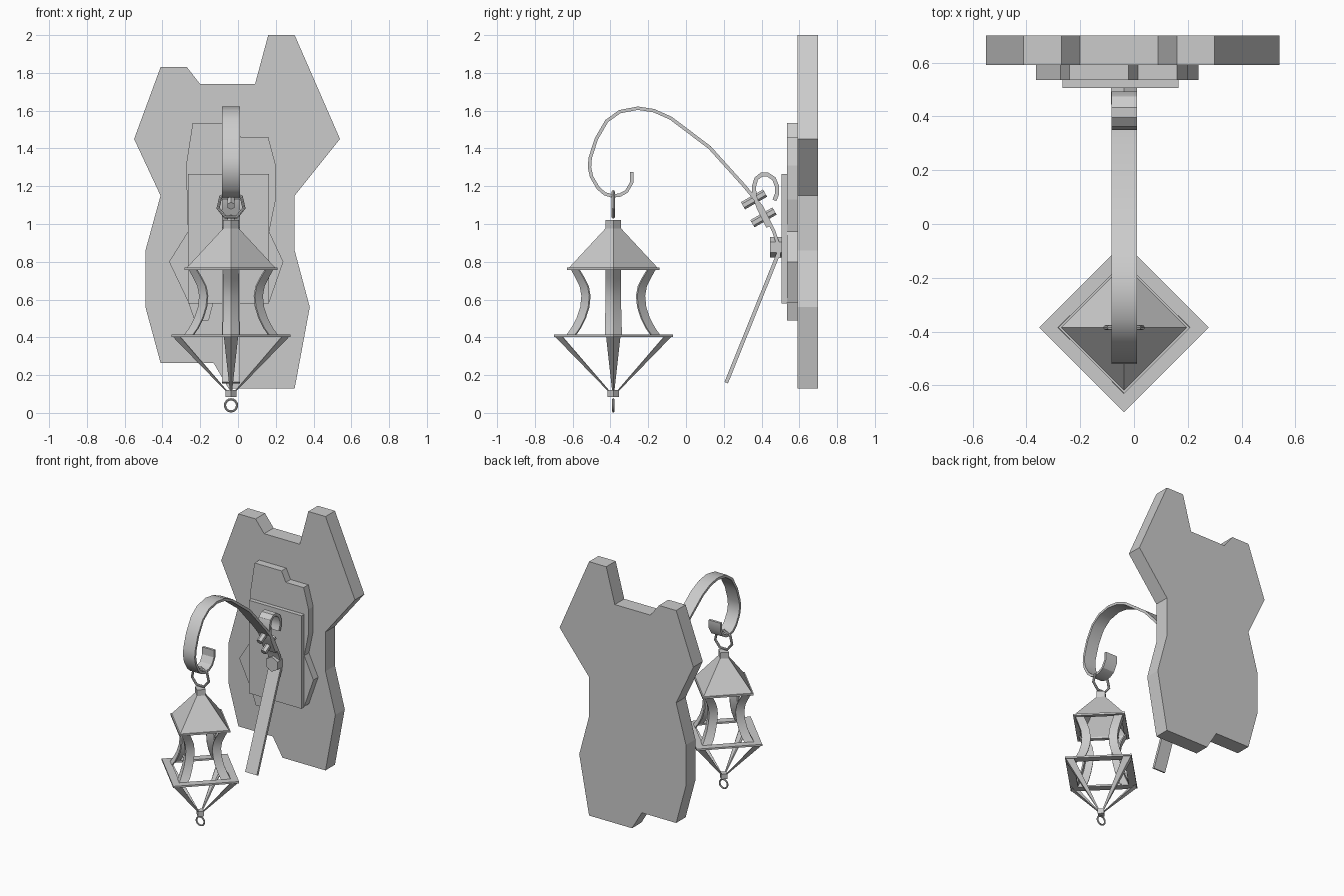
import bpy, bmesh, math
from mathutils import Vector, Matrix

if "Cube" in bpy.data.objects:
    bpy.data.objects.remove(bpy.data.objects["Cube"])

CX, CY = -0.037, -0.385      # lantern axis
grey = bpy.data.materials.new("plain grey")
grey.use_nodes = True
grey.diffuse_color = (0.6, 0.6, 0.6, 1)
grey.node_tree.nodes["Principled BSDF"].inputs["Base Color"].default_value = grey.diffuse_color


def finish(name, bm, smooth=False):
    bmesh.ops.recalc_face_normals(bm, faces=bm.faces)
    mesh = bpy.data.meshes.new(name)
    bm.to_mesh(mesh)
    bm.free()
    mesh.materials.append(grey)
    obj = bpy.data.objects.new(name, mesh)
    bpy.context.collection.objects.link(obj)
    if smooth:
        bpy.ops.object.select_all(action='DESELECT')
        obj.select_set(True)
        bpy.context.view_layer.objects.active = obj
        bpy.ops.object.shade_smooth_by_angle(angle=math.radians(30))
    return obj


def loft(name, rings, loop=False, smooth=False):
    """Skin closed cross-sections; cap the ends unless the rings form a loop."""
    bm = bmesh.new()
    rows = [[bm.verts.new(p) for p in ring] for ring in rings]
    n = len(rows[0])
    pairs = list(zip(rows, rows[1:]))
    if loop:
        pairs.append((rows[-1], rows[0]))
    else:
        bm.faces.new(rows[0])
        bm.faces.new(rows[-1])
    for a, b in pairs:
        for i in range(n):
            j = (i + 1) % n
            bm.faces.new((a[i], a[j], b[j], b[i]))
    return finish(name, bm, smooth)


def plate(name, outline, y0, y1):
    return loft(name, [[(x, y, z) for x, z in outline] for y in (y0, y1)])


def square_turn(name, profile):
    """Turn a closed (radius, z) profile into a four-sided ring on the lantern axis."""
    spokes = [(1, 0), (0, 1), (-1, 0), (0, -1)]
    return loft(name, [[(CX + c * r, CY + s * r, z) for r, z in profile]
                       for c, s in spokes], loop=True)


def square_block(name, r, z0, z1):
    spokes = [(1, 0), (0, 1), (-1, 0), (0, -1)]
    return loft(name, [[(CX + c * r, CY + s * r, z) for c, s in spokes] for z in (z0, z1)])


def strip(name, path, thick, width=0.095):
    """Flat bar following a (y, z) path."""
    pts = [Vector(p) for p in path]
    rings = []
    for i, p in enumerate(pts):
        d = (pts[min(i + 1, len(pts) - 1)] - pts[max(i - 1, 0)]).normalized()
        n = Vector((-d.y, d.x)) * thick / 2
        a, b = p + n, p - n
        rings.append([(CX - width / 2, *a), (CX + width / 2, *a),
                      (CX + width / 2, *b), (CX - width / 2, *b)])
    return loft(name, rings, smooth=True)


def angle_bars(name, sections, t=0.007):
    """Four L-section bars at the lantern corners; sections are (radius, z, leg)."""
    for k in range(4):
        rot = Matrix.Rotation(k * math.pi / 2, 3, 'Z')
        rings = []
        for r, z, w in sections:
            shape = [(r, 0), (r - w, w), (r - w - t, w - t), (r - 2 * t, 0),
                     (r - w - t, t - w), (r - w, -w)]
            rings.append([rot @ Vector((x, y, z)) + Vector((CX, CY, 0)) for x, y in shape])
        loft(f"{name}_{k + 1}", rings, smooth=True)


def bolt(name, y, z, axis, radius, length):
    bm = bmesh.new()
    bmesh.ops.create_cone(bm, cap_ends=True, segments=6, radius1=radius,
                          radius2=radius, depth=length)
    d = Vector(axis).normalized()
    x = Vector((1, 0, 0))
    m = Matrix((x, d.cross(x), d)).transposed().to_4x4()
    bm.transform(Matrix.Translation((CX, y, z)) @ m)
    return finish(name, bm)


def hoop(name, z, major, minor, segments, start):
    rings = []
    for i in range(segments):
        a = start + math.tau * i / segments
        ring = []
        for j in range(8):
            b = math.tau * j / 8
            r = major + minor * math.cos(b)
            ring.append((CX + r * math.cos(a), CY + minor * math.sin(b), z + r * math.sin(a)))
        rings.append(ring)
    return loft(name, rings, loop=True, smooth=True)


# Wall slab and mounting plates
plate("wall_slab", [(-.41, 1.83), (-.27, 1.83), (-.2, 1.74), (.09, 1.74), (.16, 2), (.3, 2),
                    (.54, 1.45), (.3, 1.15), (.3, .86), (.38, .56), (.3, .13), (-.05, .13),
                    (-.13, .265), (-.41, .265), (-.49, .56), (-.49, .86), (-.41, 1.15),
                    (-.55, 1.45)], .59, .7)
plate("middle_plate", [(-.24, 1.535), (-.02, 1.535), (.015, 1.46), (.16, 1.46), (.2, 1.31),
                       (.2, 1.13), (.165, .96), (.24, .8), (.165, .585), (-.13, .585),
                       (-.155, .49), (-.23, .49), (-.265, .59), (-.365, .8), (-.265, .96),
                       (-.275, 1.31)], .535, .59)
plate("front_plate", [(-.265, .58), (.165, .58), (.165, 1.265), (-.265, 1.265)], .505, .535)

# Hook bar, lower brace and small scroll
strip("hook_bar", [(-.287, 1.275), (-.287, 1.22), (-.315, 1.172), (-.35, 1.153), (-.39, 1.148),
                   (-.43, 1.16), (-.465, 1.19), (-.5, 1.25), (-.511, 1.3), (-.507, 1.35),
                   (-.475, 1.45), (-.42, 1.545), (-.35, 1.595), (-.255, 1.613), (-.17, 1.6),
                   (-.08, 1.56), (.125, 1.405), (.31, 1.2), (.4, 1.09), (.465, .96),
                   (.492, .88), (.49, .82)], .018)
strip("lower_brace", [(.492, .85), (.213, .16)], .02)
strip("scroll", [(.468, 1.125), (.482, 1.16), (.482, 1.2), (.465, 1.24), (.43, 1.263),
                 (.4, 1.262), (.372, 1.24), (.36, 1.2), (.362, 1.15), (.385, 1.085),
                 (.435, .985)], .022)

# Bolts through the bars
for i, (y, z) in enumerate([(.36, 1.13), (.41, 1.035)]):
    bolt(f"clamp_bolt_{i + 1}", y, z, (0, .87, .5), .022, .135)
bolt("wall_bolt", .475, .877, (0, 1, 0), .055, .06)

# Lantern roof, frames and end blocks
square_turn("lantern_roof", [(.235, .768), (.04, .978), (.03, .968), (.215, .768)])
square_turn("eave_frame", [(.245, .757), (.245, .77), (.205, .77), (.205, .757)])
square_turn("lower_frame", [(.315, .402), (.315, .415), (.24, .415), (.24, .402)])
square_block("roof_cap", .042, .965, 1.02)
square_block("bottom_block", .03, .083, .12)

# Corner posts and tapering struts
angle_bars("post", [(.225, .76, .04), (.2, .715, .042), (.178, .67, .042), (.169, .62, .042),
                    (.175, .56, .042), (.195, .5, .043), (.222, .45, .045), (.25, .41, .045)])
angle_bars("strut", [(.31, .405, .038), (.028, .115, .006)], .004)

# Hanging rings
hoop("hanging_ring", 1.1, .07, .009, 7, math.pi / 2)
hoop("bottom_ring", .04, .032, .006, 16, 0)
